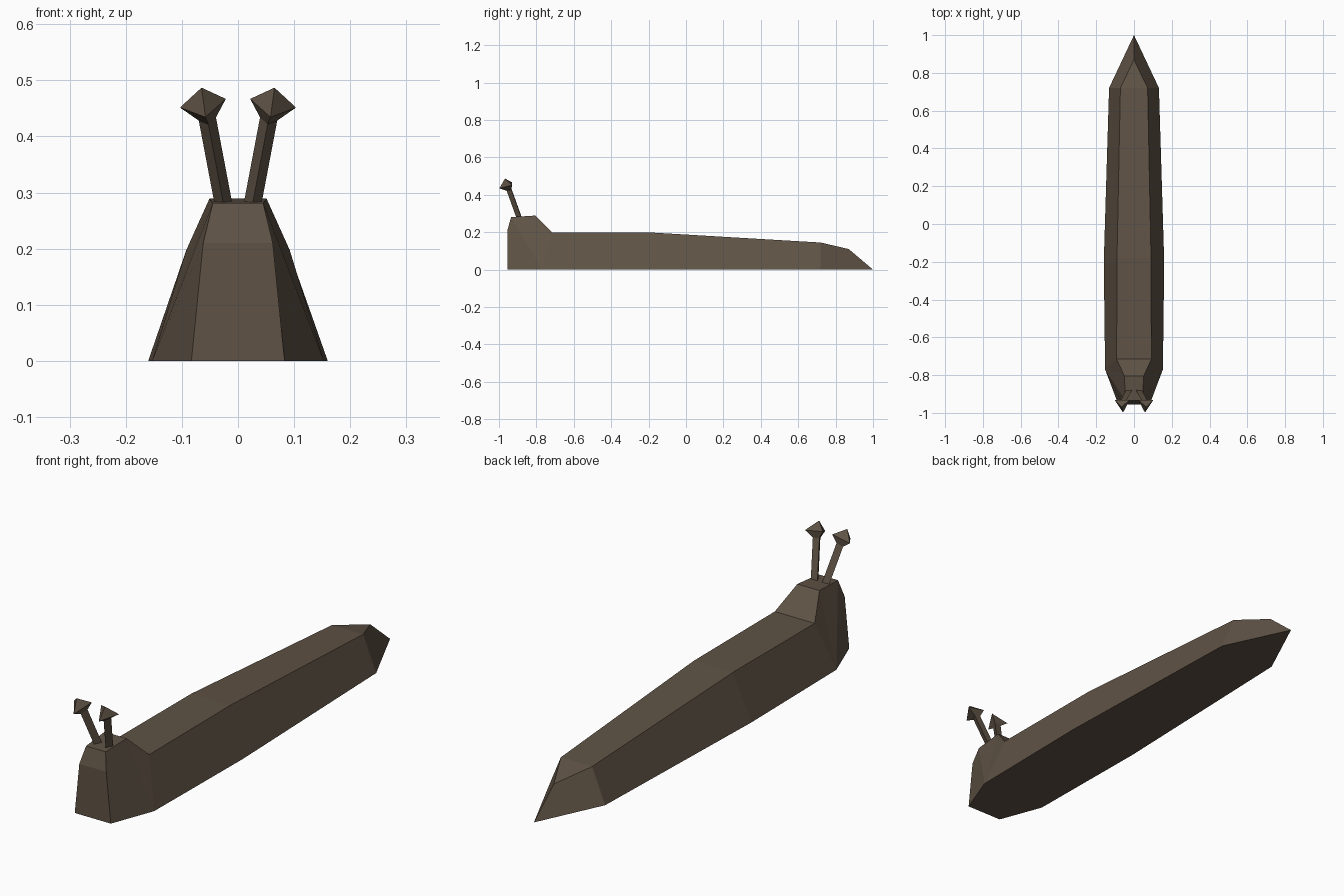
import bpy, bmesh
from math import cos, sin, tau
from mathutils import Vector

cube = bpy.data.objects.get("Cube")
if cube:
    bpy.data.objects.remove(cube)

# Single skin colour
skin = bpy.data.materials.new("dark brown skin")
skin.use_nodes = True
colour = (0.115, 0.086, 0.060, 1)
skin.diffuse_color = colour
skin.node_tree.nodes["Principled BSDF"].inputs["Base Color"].default_value = colour


def loft(name, rings):
    """Skin equal-sized rings, merging repeated points, and cap both ends."""
    bm = bmesh.new()
    loops = [[bm.verts.new(p) for p in ring] for ring in rings]
    count = len(loops[0])
    for a, b in zip(loops, loops[1:]):
        for i in range(count):
            j = (i + 1) % count
            bm.faces.new((a[i], a[j], b[j], b[i]))
    bm.faces.new(loops[0])
    bm.faces.new(loops[-1])
    bmesh.ops.remove_doubles(bm, verts=bm.verts, dist=0.0005)
    bmesh.ops.dissolve_degenerate(bm, edges=bm.edges, dist=0.0005)
    bmesh.ops.recalc_face_normals(bm, faces=bm.faces)
    mesh = bpy.data.meshes.new(name)
    bm.to_mesh(mesh)
    bm.free()
    mesh.materials.append(skin)
    obj = bpy.data.objects.new(name, mesh)
    bpy.context.collection.objects.link(obj)
    return obj


# Body stations: foot y, foot half width, back y, back half width, back height
stations = [
    (-0.955, 0.083, -0.955, 0.062, 0.21),
    (-0.77, 0.153, -0.935, 0.045, 0.281),
    (-0.77, 0.153, -0.805, 0.051, 0.289),
    (-0.77, 0.153, -0.715, 0.092, 0.198),
    (-0.2, 0.16, -0.18, 0.09, 0.198),
    (0.72, 0.132, 0.72, 0.072, 0.145),
    (1.0, 0, 0.87, 0, 0.11),
]
loft("body", [
    [(fw, fy, 0), (bw, by, bz), (-bw, by, bz), (-fw, fy, 0)]
    for fy, fw, by, bw, bz in stations
])


def triangle(centre, axis, radius):
    """Three-sided ring around an axis, with one corner towards the front."""
    front = Vector((0, -1, 0))
    front = (front - axis * front.dot(axis)).normalized()
    side = axis.cross(front)
    return [centre + radius * (cos(tau * i / 3) * front + sin(tau * i / 3) * side)
            for i in range(3)]


# Eye stalks with pointed three-sided tips
for label, s in (("left", 1), ("right", -1)):
    base = Vector((s * 0.025, -0.887, 0.275))
    tip = Vector((s * 0.065, -0.968, 0.487))
    axis = (tip - base).normalized()
    neck = Vector((s * 0.054, -0.942, 0.428))
    brim = Vector((s * 0.061, -0.953, 0.451))
    loft(label + "_eye_stalk", [
        triangle(base, axis, 0.018),
        triangle(neck, axis, 0.018),
        triangle(brim, axis, 0.048),
        triangle(tip, axis, 0),
    ])
